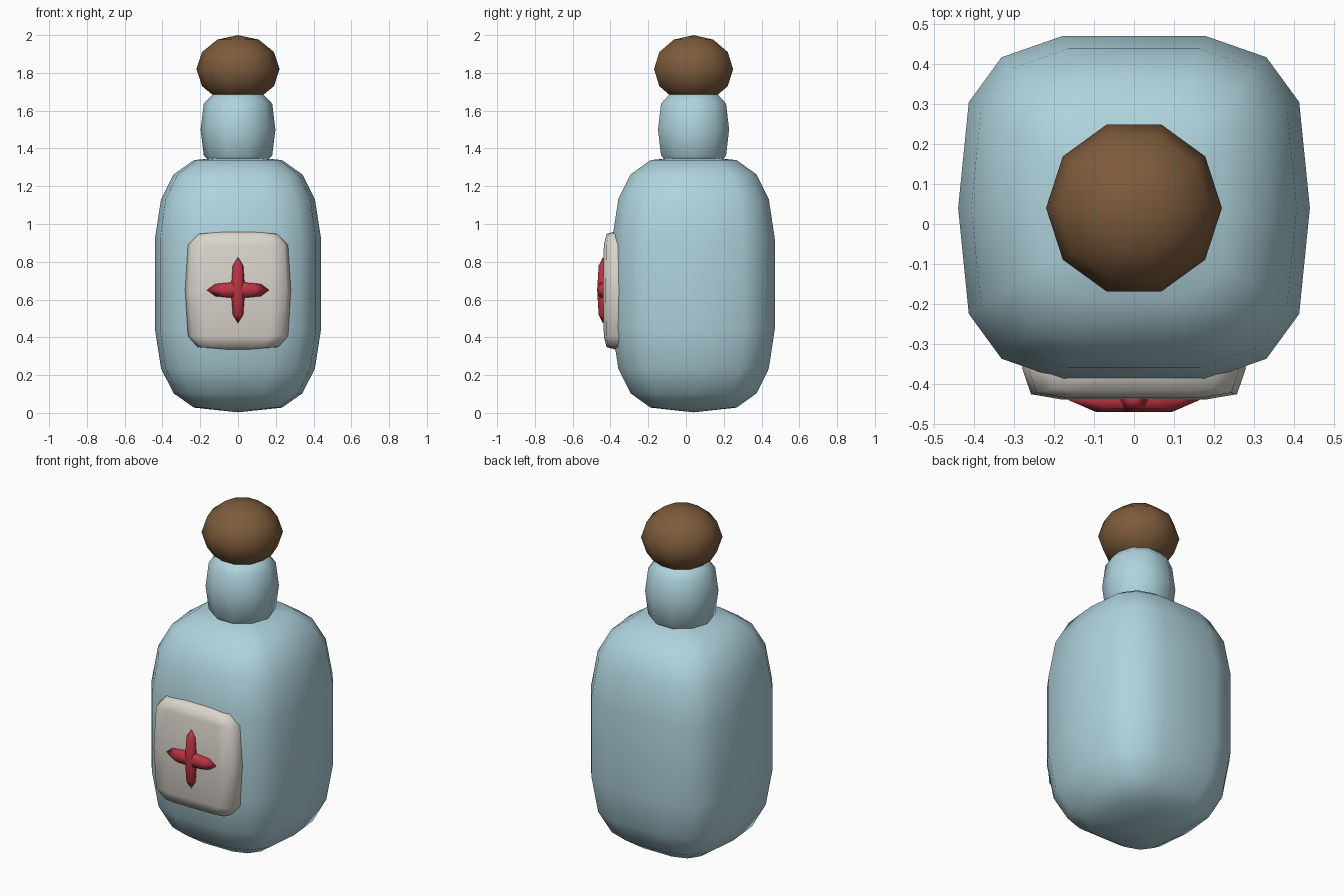
import bpy, bmesh, math

if "Cube" in bpy.data.objects:
    bpy.data.objects.remove(bpy.data.objects["Cube"])


def material(name, rgb):
    m = bpy.data.materials.new(name)
    m.diffuse_color = (*rgb, 1.0)
    m.use_nodes = True
    m.node_tree.nodes["Principled BSDF"].inputs["Base Color"].default_value = m.diffuse_color
    return m


GLASS = material("pale_blue_glass", (0.43, 0.65, 0.72))
CORK = material("brown_cork", (0.205, 0.105, 0.045))
PAPER = material("cream_paper", (0.70, 0.66, 0.60))
RED = material("red", (0.50, 0.035, 0.055))


def spow(v, e):
    """Signed power used for superellipse rounding."""
    return 0.0 if abs(v) < 1e-9 else math.copysign(abs(v) ** e, v)


def rounded_solid(name, centre, radii, segs, stacks, e_round, e_up, mat):
    """Superellipsoid: e = 1 is a plain ellipsoid, smaller is boxier."""
    bm = bmesh.new()
    cx, cy, cz = centre
    a, b, c = radii
    rings = []
    for i in range(1, stacks):
        phi = -math.pi / 2 + math.pi * i / stacks
        r, z = spow(math.cos(phi), e_up), spow(math.sin(phi), e_up)
        ring = []
        for j in range(segs):
            t = 2 * math.pi * j / segs
            ring.append(bm.verts.new((cx + a * r * spow(math.cos(t), e_round),
                                      cy + b * r * spow(math.sin(t), e_round),
                                      cz + c * z)))
        rings.append(ring)
    bottom = bm.verts.new((cx, cy, cz - c))
    top = bm.verts.new((cx, cy, cz + c))
    for j in range(segs):
        k = (j + 1) % segs
        bm.faces.new((bottom, rings[0][k], rings[0][j]))
        bm.faces.new((top, rings[-1][j], rings[-1][k]))
        for lo, hi in zip(rings, rings[1:]):
            bm.faces.new((lo[j], lo[k], hi[k], hi[j]))
    for f in bm.faces:
        f.smooth = True
    mesh = bpy.data.meshes.new(name)
    bm.to_mesh(mesh)
    bm.free()
    mesh.materials.append(mat)
    obj = bpy.data.objects.new(name, mesh)
    bpy.context.collection.objects.link(obj)
    return obj


# Bottle
rounded_solid("bottle_body", (0, 0.04, 0.683), (0.444, 0.441, 0.68), 14, 9, 0.6, 0.6, GLASS)
rounded_solid("bottle_neck", (0, 0.04, 1.50), (0.198, 0.198, 0.21), 10, 6, 1.0, 0.62, GLASS)
rounded_solid("cork_stopper", (0, 0.04, 1.82), (0.22, 0.22, 0.18), 10, 6, 1.0, 1.0, CORK)

# Label with a raised cross
rounded_solid("label", (0, -0.36, 0.648), (0.28, 0.081, 0.317), 10, 6, 0.39, 0.39, PAPER)
rounded_solid("cross_upright", (0, -0.44, 0.65), (0.037, 0.034, 0.175), 6, 4, 0.8, 0.85, RED)
rounded_solid("cross_bar", (0, -0.44, 0.65), (0.165, 0.034, 0.044), 6, 4, 0.8, 0.9, RED)
